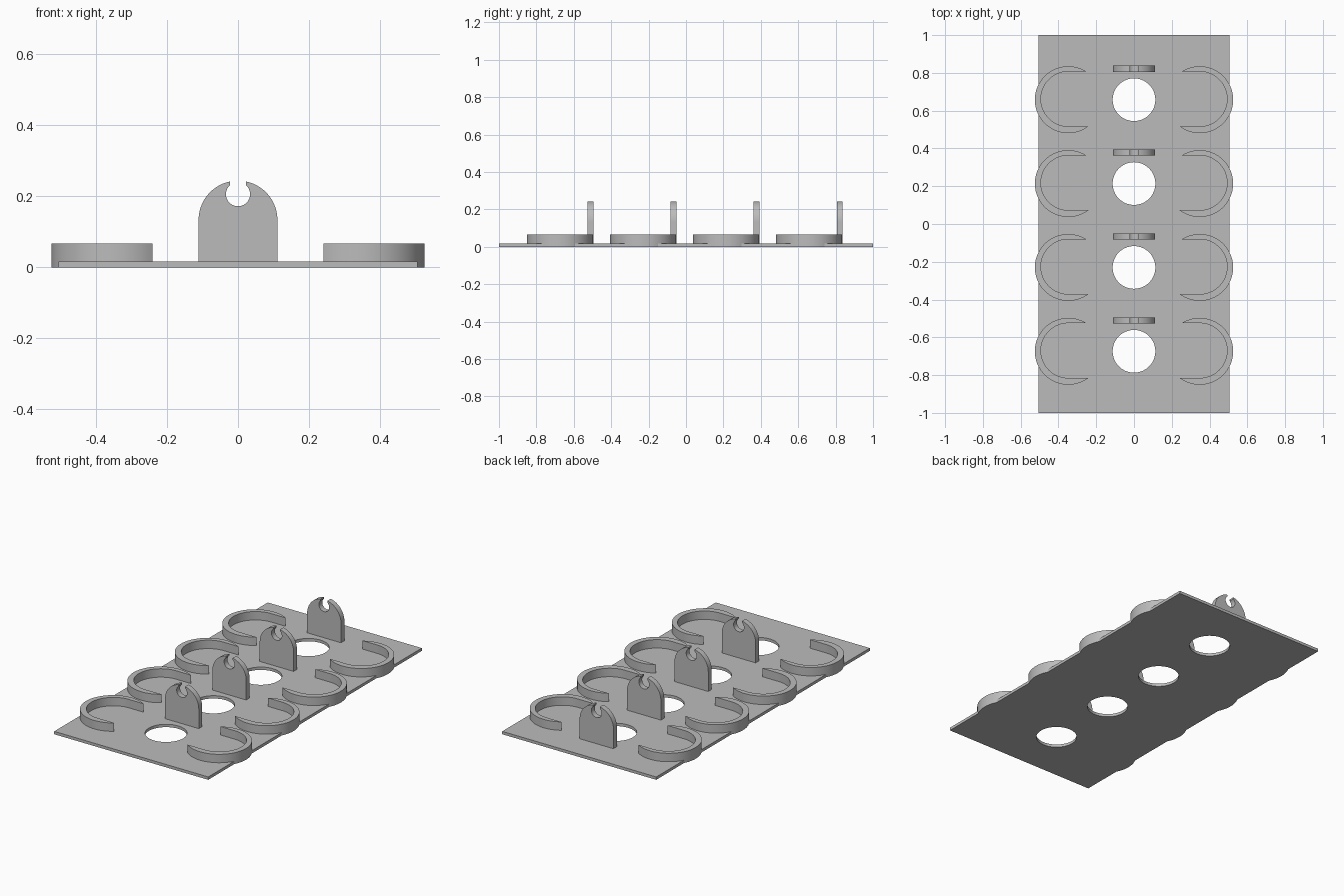
import bpy
import bmesh
from math import pi, sin, cos, asin, acos, radians
from mathutils import Vector

cube = bpy.data.objects.get("Cube")
if cube:
    bpy.data.objects.remove(cube, do_unlink=True)

# Main dimensions
HALF_W, THICK = 0.505, 0.017
ROWS = [0.658 - 0.444 * i for i in range(4)]
HOLE_R = 0.113
CLIP_X, CLIP_R, CLIP_TOP = 0.348, 0.177, 0.067
SLOT_R, SLOT_SHIFT = 0.145, 0.004
TAB_R, TAB_MID, TAB_Y, TAB_DEPTH = 0.111, 0.133, 0.148, 0.032
NOTCH_R, NOTCH_Z, MOUTH = 0.034, 0.206, 0.022

grey = bpy.data.materials.new("plain grey")
grey.use_nodes = True
colour = (0.5, 0.5, 0.5, 1)
grey.diffuse_color = colour
grey.node_tree.nodes["Principled BSDF"].inputs["Base Color"].default_value = colour


def arc(cx, cy, r, start, end, steps):
    """Points along a circular arc, both ends included."""
    angles = [start + (end - start) * i / steps for i in range(steps + 1)]
    return [(cx + r * cos(a), cy + r * sin(a)) for a in angles]


def prism(name, outline, to_3d, depth):
    """Extrude a closed outline along the depth vector."""
    bm = bmesh.new()
    face = bm.faces.new([bm.verts.new(to_3d(u, v)) for u, v in outline])
    grown = bmesh.ops.extrude_face_region(bm, geom=[face], use_keep_orig=True)
    top = [g for g in grown["geom"] if isinstance(g, bmesh.types.BMVert)]
    bmesh.ops.translate(bm, verts=top, vec=Vector(depth))
    bmesh.ops.recalc_face_normals(bm, faces=bm.faces)
    mesh = bpy.data.meshes.new(name)
    bm.to_mesh(mesh)
    bm.free()
    mesh.materials.append(grey)
    obj = bpy.data.objects.new(name, mesh)
    bpy.context.collection.objects.link(obj)
    return obj


def select_only(obj):
    bpy.ops.object.select_all(action="DESELECT")
    obj.select_set(True)
    bpy.context.view_layer.objects.active = obj


# Base plate with a row of round holes
corners = [(-HALF_W, -1), (HALF_W, -1), (HALF_W, 1), (-HALF_W, 1)]
plate = prism("base_plate", corners, lambda u, v: (u, v, 0), (0, 0, THICK))
select_only(plate)
for y in ROWS:
    circle = arc(0, y, HOLE_R, 0, 2 * pi, 64)[:-1]
    cutter = prism("hole_cutter", circle, lambda u, v: (u, v, -0.1), (0, 0, 0.3))
    cutter.hide_render = True
    cut = plate.modifiers.new("hole", "BOOLEAN")
    cut.operation = "DIFFERENCE"
    cut.solver = "EXACT"
    cut.object = cutter
    bpy.ops.object.modifier_apply(modifier=cut.name)
    bpy.data.objects.remove(cutter, do_unlink=True)

# Open-ended side clip: a disc with a round-ended slot taken out of it
low = pi - asin((SLOT_R - SLOT_SHIFT) / CLIP_R)
high = pi - asin((SLOT_R + SLOT_SHIFT) / CLIP_R)
clip = arc(0, 0, CLIP_R, -low, high, 64)
clip += arc(0, SLOT_SHIFT, SLOT_R, pi / 2, -pi / 2, 40)

# Upright tab: round top with a keyhole notch
lip = acos(MOUTH / TAB_R)
throat = acos(MOUTH / NOTCH_R)
tab = [(-TAB_R, THICK), (TAB_R, THICK)]
tab += arc(0, TAB_MID, TAB_R, 0, lip, 24)
tab += arc(0, NOTCH_Z, NOTCH_R, throat, -pi - throat, 32)
tab += arc(0, TAB_MID, TAB_R, pi - lip, pi, 24)

# Repeat the holder along the plate
parts = [plate]
for number, y in enumerate(ROWS, 1):
    for side, label in ((1, "left"), (-1, "right")):
        parts.append(prism(f"{label}_clip_{number}", clip,
                           lambda u, v: (side * (CLIP_X + u), y + v, 0),
                           (0, 0, CLIP_TOP)))
    parts.append(prism(f"upright_tab_{number}", tab,
                       lambda u, v: (u, y + TAB_Y, v), (0, TAB_DEPTH, 0)))

for part in parts:
    select_only(part)
    bpy.ops.object.shade_smooth_by_angle(angle=radians(30))
